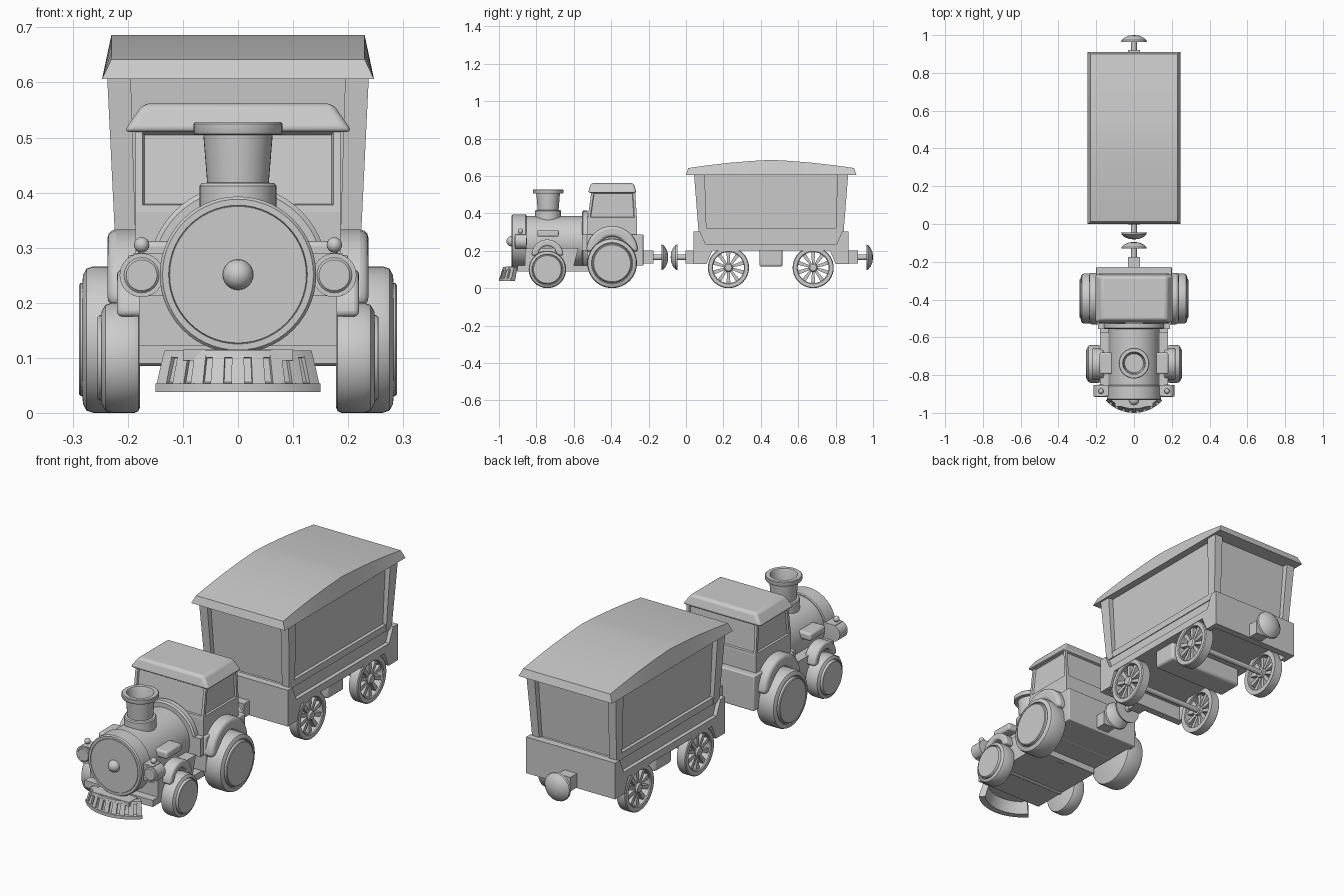
import bpy, bmesh
from math import sin, cos, pi, radians
from mathutils import Vector, Matrix

if "Cube" in bpy.data.objects:
    bpy.data.objects.remove(bpy.data.objects["Cube"])


def finish(name, bm, bevel=0, segs=3):
    bmesh.ops.recalc_face_normals(bm, faces=bm.faces)
    me = bpy.data.meshes.new(name)
    bm.to_mesh(me)
    bm.free()
    ob = bpy.data.objects.new(name, me)
    bpy.context.collection.objects.link(ob)
    if bevel:
        m = ob.modifiers.new("bevel", 'BEVEL')
        m.width, m.segments, m.limit_method = bevel, segs, 'ANGLE'
    return ob


def loft(name, rings, bevel=0):
    """Skin equal-length closed rings and cap both ends."""
    bm = bmesh.new()
    vs = [[bm.verts.new(p) for p in r] for r in rings]
    n = len(rings[0])
    for a, b in zip(vs, vs[1:]):
        for i in range(n):
            j = (i + 1) % n
            bm.faces.new((a[i], a[j], b[j], b[i]))
    bm.faces.new(vs[0])
    bm.faces.new(vs[-1])
    return finish(name, bm, bevel)


def frustum(name, bot, top, inset=0, depth=0, bevel=0):
    """bot/top = (x0, x1, y0, y1, z); optional recessed side panels."""
    bm = bmesh.new()
    b, t = [[bm.verts.new((x, y, r[4])) for x, y in
             ((r[0], r[2]), (r[1], r[2]), (r[1], r[3]), (r[0], r[3]))] for r in (bot, top)]
    bm.faces.new(b[::-1])
    bm.faces.new(t)
    sides = [bm.faces.new((b[i], b[(i + 1) % 4], t[(i + 1) % 4], t[i])) for i in range(4)]
    bm.normal_update()
    if inset:
        bmesh.ops.inset_individual(bm, faces=sides, thickness=inset, use_even_offset=True)
        bmesh.ops.inset_individual(bm, faces=sides, thickness=0.003, depth=-depth, use_even_offset=True)
    return finish(name, bm, bevel)


def box(name, x0, x1, y0, y1, z0, z1, bevel=0):
    x0, x1 = sorted((x0, x1))
    return frustum(name, (x0, x1, y0, y1, z0), (x0, x1, y0, y1, z1), bevel=bevel)


def prism(name, pts, x0, x1, bevel=0):
    """Extrude a (y, z) outline along x."""
    return loft(name, [[(x, y, z) for y, z in pts] for x in (x0, x1)], bevel)


def lathe(name, prof, loc, axis=(0, 0, 1), n=40):
    """Revolve (radius, distance) points about an axis."""
    bm = bmesh.new()
    vs = [bm.verts.new((r, 0, t)) for r, t in prof]
    es = [bm.edges.new(p) for p in zip(vs, vs[1:])]
    bmesh.ops.spin(bm, geom=vs + es, axis=(0, 0, 1), cent=(0, 0, 0), angle=2 * pi, steps=n, use_merge=True)
    bmesh.ops.remove_doubles(bm, verts=bm.verts, dist=1e-5)
    q = Vector(axis).to_track_quat('Z', 'Y')
    bm.transform(Matrix.Translation(loc) @ q.to_matrix().to_4x4())
    return finish(name, bm)


def fender(name, s, y, z, ro, ri, x0, x1, bevel):
    a = [pi * i / 16 for i in range(17)]
    pts = [(y + ro * cos(t), z + ro * sin(t)) for t in a] + \
          [(y + ri * cos(t), z + ri * sin(t)) for t in reversed(a)]
    prism(name, pts, s * x0, s * x1, bevel)


def arc(name, prof, a0, a1, n):
    """Sweep an (r, z) section round the guard's arc."""
    rings = []
    for i in range(n + 1):
        a = radians(a0 + (a1 - a0) * i / n)
        rings.append([(r * sin(a), -0.795 - r * cos(a), z) for r, z in prof])
    loft(name, rings)


def solid_wheel(name, s, x, y, r, w):
    prof = [(0, 0), (r - .01, 0), (r - .003, .003), (r, .012), (r, w - .026), (r - .004, w - .014),
            (r - .015, w - .008), (r * .83, w - .007), (r * .81, w - .013), (r * .79, w - .013),
            (r * .77, w - .003), (r * .74, w), (0, w)]
    lathe(name, prof, (s * x, y, r), (s, 0, 0), 48)


def coupler(name, y, d):
    """Block, stem and mushroom buffer pointing along d from y."""
    ya, yb = sorted((y, y + d * .055))
    box(name + "_block", -.033, .033, ya, yb, .133, .2)
    prof = [(0, 0), (.015, 0), (.015, .045), (.068, .045), (.066, .054), (.05, .068), (.027, .078), (0, .081)]
    lathe(name + "_buffer", prof, (0, y + d * .054, .165), (0, d, 0), 16)


# --- Locomotive boiler, smokebox and chimney ---
lathe("boiler", [(0, 0), (.134, 0), (.134, .35), (0, .35)], (0, -.87, .251), (0, 1, 0), 56)
lathe("smokebox", [(0, 0), (.124, 0), (.125, .003), (.126, 0), (.137, 0), (.142, .006),
                   (.142, .076), (.138, .08), (0, .08)], (0, -.933, .251), (0, 1, 0), 56)
lathe("nose_knob", [(.028 * sin(pi * i / 10), -.028 * cos(pi * i / 10)) for i in range(11)],
      (0, -.932, .251), (0, 1, 0), 24)
lathe("boiler_collar", [(0, 0), (.155, 0), (.163, .006), (.163, .03), (0, .03)], (0, -.556, .251), (0, 1, 0), 56)
lathe("chimney", [(0, .35), (.07, .35), (.07, .412), (.066, .417), (.056, .418), (.063, .505), (.079, .506),
                  (.081, .51), (.081, .525), (.078, .528), (.06, .528), (.056, .52), (.05, .43), (0, .43)],
      (0, -.737, 0))

# --- Locomotive chassis ---
prism("running_board", [(-.86, .12), (-.6, .12), (-.575, .215), (-.86, .215)], -.18, .18)
box("firebox_step", -.19, .19, -.556, -.5, .2, .287)
box("chassis_plate", -.18, .18, -.9, -.5, .09, .122)
box("guard_bracket", -.1, .1, -.965, -.89, .095, .115)

# --- Cab ---
box("cab_lower", -.2, .2, -.53, -.228, .12, .287, .005)
box("cab_waist", -.186, .186, -.527, -.262, .28, .365)
frustum("cab_upper", (-.186, .186, -.527, -.262, .365), (-.186, .186, -.505, -.272, .522), .013, .008)
frustum("cab_roof", (-.208, .208, -.524, -.264, .51), (-.172, .172, -.508, -.28, .562), bevel=.012)

# --- Slatted front guard ---
arc("guard", [(.205, .038), (.205, .053), (.193, .056), (.178, .1), (.186, .101),
              (.183, .113), (.155, .113), (.175, .038)], -47, 47, 24)
for i in range(9):
    a = -43.6 + 87.2 * i / 8
    arc("guard_slat", [(.203, .05), (.186, .104), (.168, .104), (.18, .05)], a - 3.4, a + 3.4, 2)

# --- Paired locomotive parts ---
for s in (-1, 1):
    lathe("side_lamp", [(0, 0), (.028, 0), (.032, .004), (.04, .004), (.04, .064), (0, .067)],
          (s * .175, -.917, .25), (0, 1, 0), 24)
    box("lamp_bracket", s * .12, s * .19, -.91, -.853, .212, .29)
    lathe("lamp_knob", [(.014 * sin(pi * i / 8), -.014 * cos(pi * i / 8)) for i in range(9)],
          (s * .175, -.885, .305), (0, 0, 1), 16)
    box("side_bracket", s * .1, s * .182, -.795, -.68, .275, .312, .01)
    solid_wheel("rear_wheel", s, .185, -.395, .133, .104)
    solid_wheel("front_wheel", s, .178, -.741, .1, .077)
    fender("rear_fender", s, -.395, .195, .138, .08, .17, .237, .024)
    fender("front_fender", s, -.741, .175, .085, .05, .16, .22, .014)
for y, z in ((-.395, .133), (-.741, .1)):
    lathe("loco_axle", [(0, -.2), (.015, -.2), (.015, .2), (0, .2)], (0, y, z), (1, 0, 0), 16)
coupler("loco_coupler", -.23, 1)

# --- Wagon base: floor, deep ends and cut-out side skirts ---
box("wagon_base", -.216, .216, .04, .87, .2, .3)
for y0, y1 in ((.04, .075), (.835, .87)):
    box("wagon_end", -.234, .234, y0, y1, .13, .303)
skirt = [(.04, .13), (.11, .13), (.14, .2), (.77, .2), (.8, .13), (.87, .13),
         (.87, .303), (.835, .303), (.805, .235), (.105, .235), (.075, .303), (.04, .303)]
for s in (-1, 1):
    prism("wagon_skirt", skirt, s * .21, s * .235)
box("under_box", -.2, .2, .392, .516, .115, .21, .012)

# --- Wagon body: inner walls, leaning corner posts, sills and arched roof ---
frustum("wagon_walls", (-.203, .203, .09, .82, .29), (-.212, .212, .07, .84, .62))
for s in (-1, 1):
    for d in (-1, 1):
        xb, xt = [sorted((s * p, s * q)) for p, q in ((.222, .185), (.238, .195))]
        yb, yt = [sorted((.455 + d * p, .455 + d * q)) for p, q in ((.387, .345), (.413, .355))]
        frustum("wagon_post", (*xb, *yb, .29), (*xt, *yt, .62))
    box("wagon_sill", s * .19, s * .22, .1, .81, .29, .322)
stations = [(0, .012, .642), (.11, .11, .656), (.23, .23, .67), (.35, .35, .68), (.455, .455, .686),
            (.56, .56, .68), (.68, .68, .67), (.8, .8, .656), (.911, .899, .642)]
loft("wagon_roof", [[(-.247, yb, .606), (-.23, yt, zt), (.23, yt, zt), (.247, yb, .606)]
                    for yb, yt, zt in stations])

# --- Wagon wheels ---
for y in (.227, .68):
    lathe("wagon_axle", [(0, -.2), (.013, -.2), (.013, .2), (0, .2)], (0, y, .11), (1, 0, 0), 16)
    for s in (-1, 1):
        lathe("wagon_wheel_rim", [(.084, .004), (.087, 0), (.11, 0), (.11, .042), (.106, .046),
                                  (.087, .046), (.083, .042), (.084, .004)], (s * .187, y, .11), (s, 0, 0), 40)
        lathe("wagon_wheel_hub", [(0, 0), (.024, 0), (.024, .038), (.018, .046), (0, .048)],
              (s * .187, y, .11), (s, 0, 0), 24)
        for k in range(10):
            sp = frustum("wagon_wheel_spoke", (-.01, .01, -.006, .006, .015), (-.01, .01, -.011, .011, .09))
            sp.matrix_world = Matrix.Translation((s * .212, y, .11)) @ Matrix.Rotation(2 * pi * k / 10, 4, 'X')
coupler("wagon_front_coupler", .053, -1)
coupler("wagon_rear_coupler", .865, 1)

# --- Smooth the rounded parts, keep edges sharp ---
for ob in bpy.context.collection.objects:
    ob.select_set(True)
    bpy.context.view_layer.objects.active = ob
bpy.ops.object.shade_smooth_by_angle(angle=radians(30))
